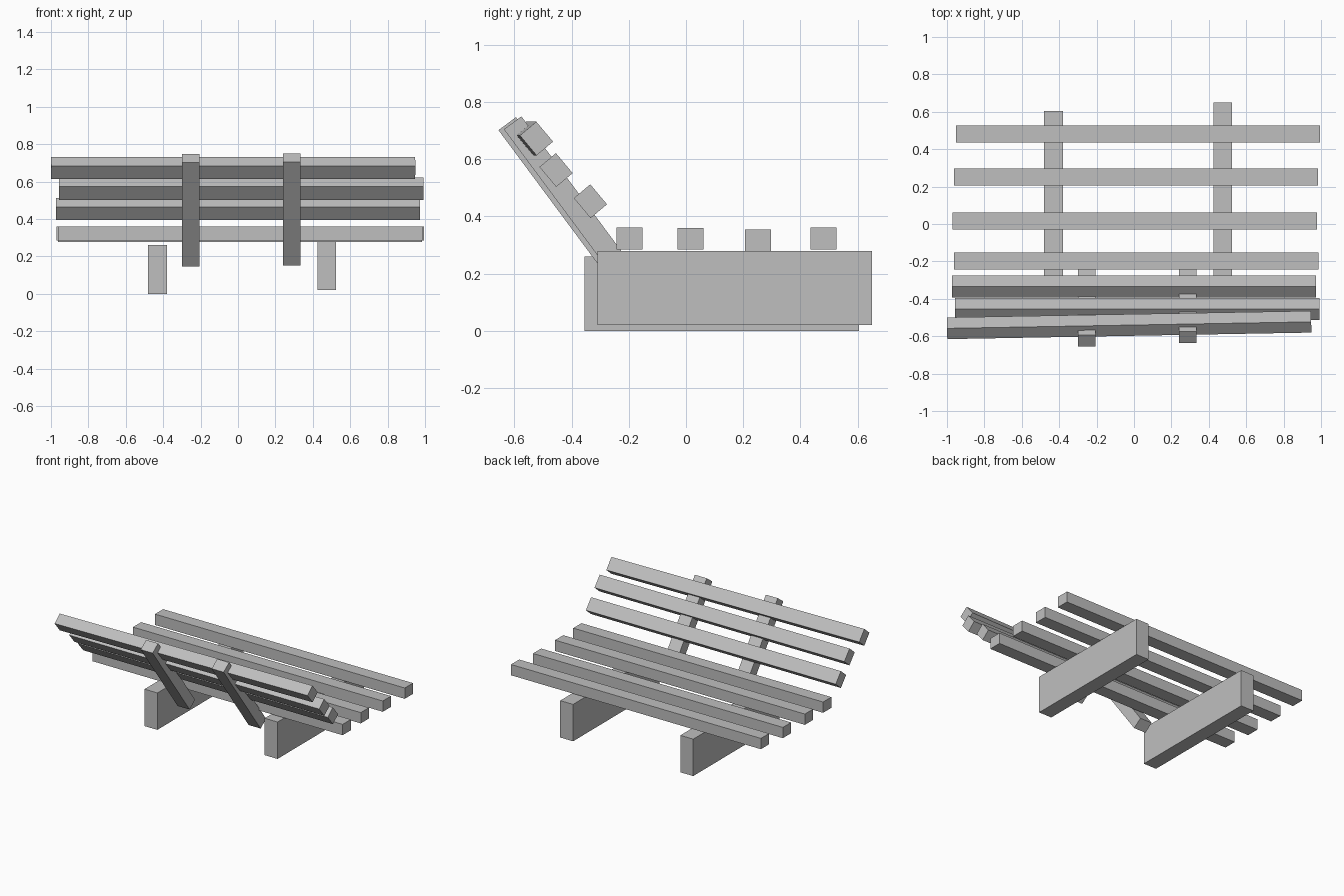
import bpy
from math import radians
from mathutils import Euler

cube = bpy.data.objects.get("Cube")
if cube:
    bpy.data.objects.remove(cube, do_unlink=True)

# One plain grey for the whole bench
grey = bpy.data.materials.new("plain_grey")
grey.use_nodes = True
colour = (0.52, 0.52, 0.52, 1)
grey.diffuse_color = colour
grey.node_tree.nodes["Principled BSDF"].inputs["Base Color"].default_value = colour


def beam(name, centre, size, tilt=0, yaw=0):
    """Box beam, tilted about x and then turned about z (degrees)."""
    bpy.ops.mesh.primitive_cube_add(size=1, location=centre)
    ob = bpy.context.object
    ob.name = name
    ob.scale = size
    ob.rotation_euler = Euler((radians(tilt), 0, radians(yaw)))
    ob.data.materials.append(grey)
    return ob


# Plank legs
LEG = (0.1, 0.96, 0.26)
beam("right_leg", (-0.43, 0.125, 0.13), LEG)
beam("left_leg", (0.475, 0.17, 0.15), LEG)

# Seat slats, back to front
LENGTH = 1.947
seat = [(0.012, -0.198, 0.323), (0.004, 0.016, 0.322),
        (0.011, 0.251, 0.316), (0.022, 0.48, 0.323)]
for i, centre in enumerate(seat, 1):
    beam(f"seat_slat_{i}", centre, (LENGTH, 0.091, 0.076))

# Leaning backrest supports
SUPPORT = (0.093, 0.076, 0.69)
beam("right_back_support", (-0.253, -0.419, 0.447), SUPPORT, tilt=36.6)
beam("left_back_support", (0.287, -0.4, 0.45), SUPPORT, tilt=36.6)

# Backrest slats, bottom to top; the top one sits crooked
back = [(0, -0.334, 0.453, 0), (0.017, -0.454, 0.562, 0), (-0.026, -0.54, 0.672, 1.03)]
for i, (x, y, z, yaw) in enumerate(back, 1):
    beam(f"back_slat_{i}", (x, y, z), (LENGTH, 0.075, 0.091), tilt=40, yaw=yaw)
